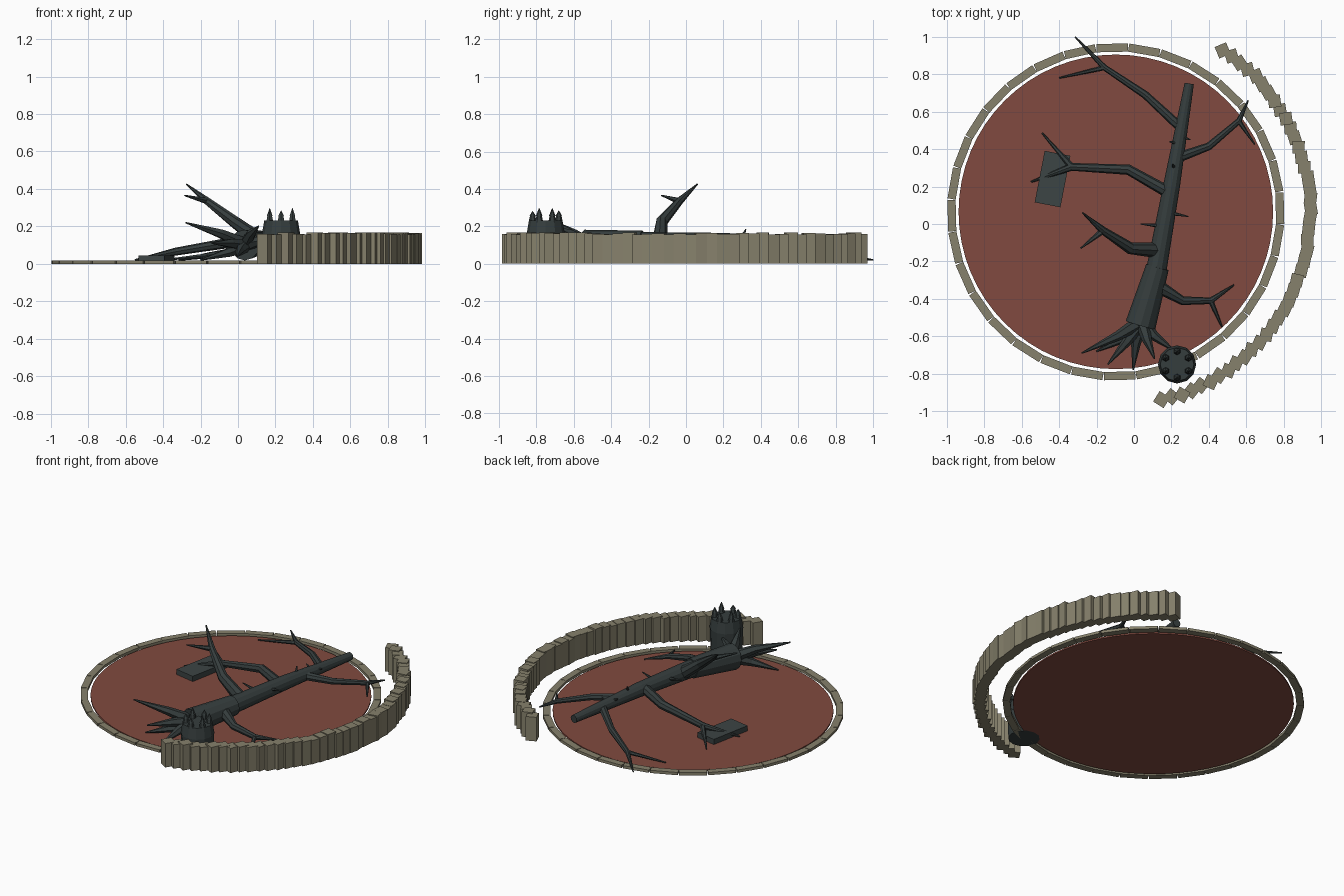
import bpy, bmesh, math, random
from mathutils import Vector, Matrix

if "Cube" in bpy.data.objects:
    bpy.data.objects.remove(bpy.data.objects["Cube"])

random.seed(4)


def material(name, rgb):
    m = bpy.data.materials.new(name)
    m.diffuse_color = (*rgb, 1)
    m.use_nodes = True
    m.node_tree.nodes["Principled BSDF"].inputs["Base Color"].default_value = m.diffuse_color
    return m


STONE = material("stone", (0.24, 0.22, 0.15))
EARTH = material("red_earth", (0.22, 0.068, 0.05))
BARK = material("dark_bark", (0.036, 0.047, 0.047))
SLATE = material("slate", (0.045, 0.058, 0.058))
CENTRE = Vector((-0.097, 0.065, 0))


def finish(bm, name, mat):
    bmesh.ops.recalc_face_normals(bm, faces=bm.faces)
    me = bpy.data.meshes.new(name)
    bm.to_mesh(me)
    bm.free()
    me.materials.append(mat)
    ob = bpy.data.objects.new(name, me)
    bpy.context.collection.objects.link(ob)
    return ob


def add_box(bm, centre, size, rot=0.0, tilt=0.0):
    m = (Matrix.Translation(centre) @ Matrix.Rotation(rot, 4, 'Z')
         @ Matrix.Rotation(tilt, 4, 'Y') @ Matrix.Diagonal((*size, 1)))
    bmesh.ops.create_cube(bm, size=1, matrix=m)


def add_cone(bm, x, y, z0, z1, r0, r1, sides):
    bmesh.ops.create_cone(bm, cap_ends=True, segments=sides, radius1=r0, radius2=r1,
                          depth=z1 - z0, matrix=Matrix.Translation((x, y, (z0 + z1) / 2)))


def add_limb(bm, points, radii, sides=8):
    """Tapered tube that follows the points."""
    pts = [Vector(p) for p in points]
    rings = []
    for i, (p, r) in enumerate(zip(pts, radii)):
        a, b = pts[max(i - 1, 0)], pts[min(i + 1, len(pts) - 1)]
        rot = (b - a).to_track_quat('Z', 'Y')
        rings.append([bm.verts.new(p + rot @ Vector((r * math.cos(t), r * math.sin(t), 0)))
                      for t in (math.tau * k / sides for k in range(sides))])
    for lo, hi in zip(rings, rings[1:]):
        for k in range(sides):
            j = (k + 1) % sides
            bm.faces.new((lo[k], lo[j], hi[j], hi[k]))
    bm.faces.new(rings[0][::-1])
    bm.faces.new(rings[-1])


# Round bed of earth
bm = bmesh.new()
add_cone(bm, CENTRE.x, CENTRE.y, 0, 0.01, 0.84, 0.84, 64)
finish(bm, "earth_bed", EARTH)

# Flat kerb stones around the bed
bm = bmesh.new()
N = 32
for i in range(N):
    a = math.radians(91.3) + math.tau * i / N
    pos = CENTRE + Vector((0.876 * math.cos(a), 0.876 * math.sin(a), 0.009))
    add_box(bm, pos, (0.044, 0.168, 0.018), a)
finish(bm, "kerb_stones", STONE)

# Curved wall of upright blocks, each turned a little
bm = bmesh.new()
N = 44
for i in range(N):
    a = math.radians(-76.3 + 132.8 * i / (N - 1))
    h = random.uniform(0.155, 0.168)
    r = 1.037 + random.uniform(-0.006, 0.006)
    pos = CENTRE + Vector((r * math.cos(a), r * math.sin(a), h / 2))
    turn = a * 0.5 + math.radians(random.uniform(-10, 10))
    if i == 0:
        turn = math.radians(-32)
    add_box(bm, pos, (0.066, 0.066, h), turn)
finish(bm, "block_wall", STONE)

# Fallen trunk: wide butt and slimmer upper log
bm = bmesh.new()
add_limb(bm, [(0.035, -0.54, 0.10), (0.125, -0.23, 0.115)], [0.082, 0.062], 12)
add_limb(bm, [(0.115, -0.27, 0.115), (0.20, 0.2, 0.12), (0.295, 0.75, 0.11)],
         [0.055, 0.045, 0.025], 12)
finish(bm, "fallen_trunk", BARK)

# Branches: main path, its radii, and the second tip of the fork
branches = {
    "upper_left_branch": ([(0.26, 0.505, 0.11), (0.06, 0.69, 0.08), (-0.157, 0.835, 0.045),
                           (-0.315, 1.0, 0.02)], [0.026, 0.021, 0.016, 0.004], (-0.40, 0.78, 0.02)),
    "middle_left_branch": ([(0.165, 0.18, 0.12), (-0.03, 0.29, 0.115), (-0.333, 0.305, 0.065),
                            (-0.55, 0.225, 0.02)], [0.032, 0.028, 0.021, 0.005], (-0.49, 0.485, 0.02)),
    "raised_branch": ([(0.11, -0.14, 0.13), (-0.02, -0.13, 0.225), (-0.165, -0.035, 0.335),
                       (-0.275, 0.06, 0.425)], [0.04, 0.032, 0.021, 0.004], (-0.285, -0.13, 0.365)),
    "upper_right_branch": ([(0.25, 0.36, 0.115), (0.40, 0.415, 0.10), (0.56, 0.55, 0.08),
                            (0.61, 0.66, 0.07)], [0.027, 0.021, 0.016, 0.004], (0.645, 0.425, 0.06)),
    "lower_right_branch": ([(0.14, -0.34, 0.11), (0.26, -0.41, 0.08), (0.41, -0.41, 0.05),
                            (0.535, -0.325, 0.03)], [0.036, 0.024, 0.018, 0.004], (0.47, -0.55, 0.02)),
}
for name, (path, radii, fork) in branches.items():
    bm = bmesh.new()
    add_limb(bm, path, radii)
    add_limb(bm, [path[2], fork], [radii[2] * 0.85, 0.004], 6)
    finish(bm, name, BARK)

# Torn roots fanning from the butt
bm = bmesh.new()
for mid, tip in [((-0.09, -0.60, 0.16), (-0.28, -0.69, 0.22)),
                 ((-0.04, -0.63, 0.11), (-0.14, -0.75, 0.11)),
                 ((0.01, -0.64, 0.07), (-0.005, -0.78, 0.04)),
                 ((0.07, -0.62, 0.16), (0.11, -0.72, 0.20)),
                 ((0.11, -0.60, 0.12), (0.22, -0.68, 0.13)),
                 ((-0.05, -0.61, 0.06), (-0.20, -0.68, 0.02))]:
    m = Vector(mid)
    start = Vector((0.04, -0.52, 0.10)).lerp(m, 0.25)
    add_limb(bm, [start, m, tip], [0.036, 0.026, 0.004], 6)
finish(bm, "roots", BARK)

# Short broken twigs on the trunk
bm = bmesh.new()
for a, b in [((0.19, 0.06, 0.13), (0.29, 0.04, 0.15)), ((0.14, -0.01, 0.13), (0.035, 0.0, 0.15)),
             ((0.215, 0.3, 0.14), (0.205, 0.32, 0.185)), ((0.23, 0.43, 0.13), (0.19, 0.44, 0.15)),
             ((0.25, 0.47, 0.12), (0.30, 0.45, 0.14))]:
    add_limb(bm, [a, b], [0.012, 0.003], 6)
finish(bm, "twigs", BARK)

# Snapped stump with a ring of splinters
bm = bmesh.new()
add_cone(bm, 0.23, -0.75, 0, 0.165, 0.095, 0.10, 12)
add_cone(bm, 0.23, -0.75, 0.16, 0.23, 0.102, 0.09, 12)
finish(bm, "stump", BARK)
bm = bmesh.new()
for i in range(6):
    a = math.radians(90 + 60 * i)
    x, y = 0.23 + 0.07 * math.cos(a), -0.75 + 0.07 * math.sin(a)
    add_cone(bm, x, y, 0.22, 0.262, 0.022, 0.013, 6)
    add_cone(bm, x, y, 0.255, random.uniform(0.28, 0.30), 0.018, 0.001, 6)
finish(bm, "stump_splinters", BARK)

# Blank plaque lying on the bed
bm = bmesh.new()
add_box(bm, (-0.435, 0.24, 0.027), (0.14, 0.28, 0.035), math.radians(-11))
finish(bm, "plaque", SLATE)
